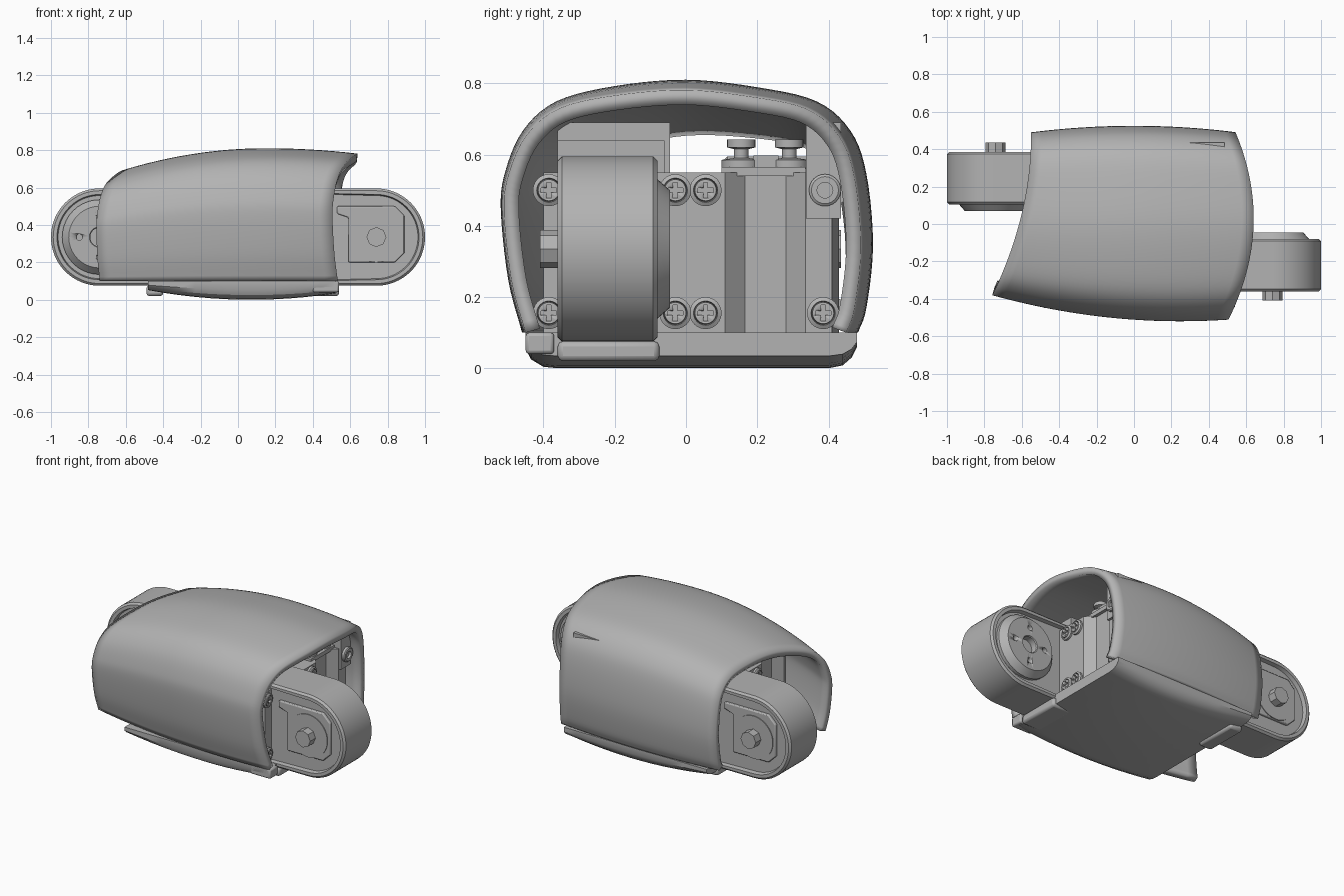
import bpy, bmesh, math
from mathutils import Matrix, Vector

if "Cube" in bpy.data.objects:
    bpy.data.objects.remove(bpy.data.objects["Cube"])

grey = bpy.data.materials.new("plain grey")
grey.use_nodes = True
grey.diffuse_color = (0.45, 0.45, 0.45, 1)
grey.node_tree.nodes["Principled BSDF"].inputs["Base Color"].default_value = grey.diffuse_color

# Half turn that carries the left-end parts onto the right end
TURN = Matrix.Translation((0, 0.025, 0)) @ Matrix.Rotation(math.pi, 4, 'Z')
AXES = {'X': Matrix.Rotation(math.pi / 2, 4, 'Y'),
        'Y': Matrix.Rotation(-math.pi / 2, 4, 'X'), 'Z': Matrix()}


def activate(ob):
    bpy.ops.object.select_all(action='DESELECT')
    ob.select_set(True)
    bpy.context.view_layer.objects.active = ob


def finish(bm, name, turned=False, bevel=0, fix=True):
    if fix:
        bmesh.ops.recalc_face_normals(bm, faces=bm.faces)
    if turned:
        bmesh.ops.transform(bm, matrix=TURN, verts=bm.verts)
    me = bpy.data.meshes.new(name)
    bm.to_mesh(me)
    bm.free()
    me.materials.append(grey)
    ob = bpy.data.objects.new(name, me)
    bpy.context.collection.objects.link(ob)
    if bevel:
        mod = ob.modifiers.new("soft edges", 'BEVEL')
        mod.width, mod.segments, mod.limit_method = bevel, 2, 'ANGLE'
    activate(ob)
    bpy.ops.object.shade_smooth_by_angle(angle=math.radians(32))
    return ob


def box(name, lo, hi, turned=False, bevel=0):
    bm = bmesh.new()
    lo, hi = Vector(lo), Vector(hi)
    m = Matrix.Translation((lo + hi) / 2) @ Matrix.Diagonal((*(hi - lo), 1))
    bmesh.ops.create_cube(bm, size=1, matrix=m)
    return finish(bm, name, turned, bevel)


def lathe(name, profile, at, axis, turned=False, sides=40):
    """Turn (radius, height) points about an axis."""
    bm = bmesh.new()
    vs = [bm.verts.new((r, 0, h)) for r, h in profile]
    es = [bm.edges.new(p) for p in zip(vs, vs[1:])]
    bmesh.ops.spin(bm, geom=vs + es, cent=(0, 0, 0), axis=(0, 0, 1),
                   angle=2 * math.pi, steps=sides)
    bmesh.ops.remove_doubles(bm, verts=bm.verts, dist=1e-4)
    bmesh.ops.transform(bm, matrix=Matrix.Translation(at) @ AXES[axis], verts=bm.verts)
    return finish(bm, name, turned)


def prism(bm, outline, direction):
    face = bm.faces.new([bm.verts.new(p) for p in outline])
    res = bmesh.ops.extrude_face_region(bm, geom=[face])
    moved = [v for v in res["geom"] if isinstance(v, bmesh.types.BMVert)]
    bmesh.ops.translate(bm, vec=direction, verts=moved)
    bmesh.ops.recalc_face_normals(bm, faces=bm.faces)


def cut(ob, cutters):
    for c in cutters:
        c.hide_render = True
        mod = ob.modifiers.new("cut", 'BOOLEAN')
        mod.operation, mod.object, mod.solver = 'DIFFERENCE', c, 'EXACT'
        activate(ob)
        bpy.ops.object.modifier_apply(modifier=mod.name)
        bpy.data.objects.remove(c)


# Outer shell: arch section swept between two curved end cuts
def smooth_path(pts, n):
    pts = [Vector(p) for p in pts]
    ext = [2 * pts[0] - pts[1]] + pts + [2 * pts[-1] - pts[-2]]
    out = []
    for a, b, c, d in zip(ext, ext[1:], ext[2:], ext[3:]):
        for k in range(n):
            t = k / n
            out.append(b + (c - a) * t / 2 + (2 * a - 5 * b + 4 * c - d) * t * t / 2
                       + (3 * b - a - 3 * c + d) * t ** 3 / 2)
    return out + [pts[-1]]


ARCH = [(-.885, 0), (-.96, .21), (-1, .49), (-.975, .64), (-.88, .8), (-.7, .915),
        (-.385, .975), (0, 1), (.385, .97), (.7, .915), (.88, .8), (.965, .63),
        (1, .35), (.965, .1), (.92, 0)]


def left_cut(y):
    return 0.64 - 0.46 * (y - 0.03) ** 2


def right_cut(y):
    return -0.55 - 0.28 * max(0, 0.48 - y) ** 2


def shell_point(u, v, t):
    x = 0
    for _ in range(12):
        half = 0.52 - 0.137 * (x - 0.25) ** 2 if u < 0 else 0.525 - 0.115 * x * x
        y = u * half
        x = right_cut(y) * (1 - t) + left_cut(y) * t
    top = 0.81 - (0.2 if x < 0.15 else 0.12) * (x - 0.15) ** 2
    return (x, y, 0.1 + v * (top - 0.1))


bm = bmesh.new()
STEPS = 20
rows = [[bm.verts.new(shell_point(p.x, p.y, i / STEPS)) for p in smooth_path(ARCH, 5)]
        for i in range(STEPS + 1)]
for r, s in zip(rows, rows[1:]):
    for a, b, c, d in zip(r, s, s[1:], r[1:]):
        bm.faces.new((a, b, c, d))
bm.normal_update()
if sum(f.normal.z for f in bm.faces) < 0:
    bmesh.ops.reverse_faces(bm, faces=bm.faces)
shell = finish(bm, "outer_shell", fix=False)
wall = shell.modifiers.new("wall", 'SOLIDIFY')
wall.thickness, wall.offset = 0.042, -1

# Bottom tray with a bowed underside
bm = bmesh.new()
SIDE = [(-.45, .1), (-.45, .055), (-.435, .025), (-.4, .004), (-.36, 0),
        (.4, 0), (.44, .008), (.465, .03), (.48, .06), (.48, .1)]
rows = []
for i in range(13):
    x = -0.48 + 1.0 * i / 12
    lift = 0.17 * (x - 0.07) ** 2
    rows.append([bm.verts.new((x, y, z + lift * (0.1 - z) / 0.1)) for y, z in SIDE])
for r, s in zip(rows, rows[1:]):
    for k in range(len(r)):
        bm.faces.new((r[k], s[k], s[k - 1], r[k - 1]))
bm.faces.new(rows[0])
bm.faces.new(rows[-1])
finish(bm, "bottom_tray")
box("front_tray_lip", (.4, -.45, .04), (.54, -.37, .1), bevel=.01)

# Inner housing with a slanted groove at each end
bm = bmesh.new()
PLAN = [(.47, -.4), (.47, .11), (.42, .165), (.42, .28), (.47, .335), (.47, .41),
        (0, .43), (-.47, .42), (-.47, -.085), (-.42, -.14), (-.42, -.255),
        (-.47, -.31), (-.47, -.33), (-.25, -.38), (0, -.4)]
prism(bm, [(x, y, .09) for x, y in PLAN], (0, 0, .46))
finish(bm, "inner_housing")

# Cross-head screw, made once and copied
screw = lathe("screw", [(0, -.02), (.045, -.02), (.045, .012), (.034, .018), (.032, .008),
                        (.03, .02), (0, .022)], (0, 0, 0), 'X', sides=24)
cut(screw, [box("slot", (.01, -a, -b), (.04, a, b)) for a, b in ((.022, .006), (.006, .022))])
SPOTS = [(y, z) for y in (-.385, -.03, .055) for z in (.155, .5)] + [(.385, .155)]
for end in (Matrix(), TURN):
    for y, z in SPOTS:
        if end is TURN and y > .3:
            continue
        ob = bpy.data.objects.new("screw_copy", screw.data)
        bpy.context.collection.objects.link(ob)
        ob.matrix_world = end @ Matrix.Translation((.47, y, z))
bpy.data.objects.remove(screw)

# Arms and their fittings, one at each end
CX, CZ, R = 0.74, 0.335, 0.26
for turned in (False, True):
    side = "right" if turned else "left"

    # Rounded arm with sunken side faces
    bm = bmesh.new()
    arc = [(CX + R * math.cos(a), CZ + R * math.sin(a))
           for a in [math.pi * (k / 32 - .5) for k in range(33)]]
    prism(bm, [(x, -.36, z) for x, z in arc + [(.4, CZ + R), (.4, CZ - R)]], (0, .28, 0))
    caps = [f for f in bm.faces if abs(f.normal.y) > .9]
    rims = [e for f in caps for e in f.edges]
    bmesh.ops.bevel(bm, geom=rims, offset=.012, segments=1, affect='EDGES')
    bm.normal_update()
    for f in [f for f in bm.faces if abs(f.normal.y) > .99]:
        bmesh.ops.inset_region(bm, faces=[f], thickness=.02, depth=0)
        bmesh.ops.inset_region(bm, faces=[f], thickness=.006, depth=-.025)
    finish(bm, side + "_arm", turned)

    # Raised cover, pivot disc and hexagonal pin on the outer side
    bm = bmesh.new()
    cover = [(.59, .2), (.84, .2), (.89, .25), (.89, .45), (.84, .5), (.53, .5),
             (.53, .46), (.59, .44)]
    prism(bm, [(x, -.352, z) for x, z in cover], (0, .04, 0))
    finish(bm, side + "_cover", turned, .006)
    lathe(side + "_pivot_disc", [(0, -.357), (.135, -.357), (.135, -.33)],
          (CX, 0, CZ), 'Y', turned)
    lathe(side + "_pivot_pin", [(0, -.41), (.053, -.41), (.053, -.34)],
          (CX, 0, CZ), 'Y', turned, 8)

    # Turning plate on the inner side with centre and ring holes
    plate = lathe(side + "_turning_plate",
                  [(0, -.12), (.2, -.12), (.2, -.085), (.165, -.045), (.055, -.045),
                   (.05, -.05), (.05, -.09), (0, -.09)], (CX, 0, CZ), 'Y', turned)
    holes = [lathe("hole", [(0, -.075), (.017, -.075), (.017, 0), (0, 0)],
                   (CX + .108 * math.cos(a), 0, CZ + .108 * math.sin(a)), 'Y', turned, 12)
             for a in [math.pi * k / 2 for k in range(4)]]
    cut(plate, holes)

    # Tray tab below the arm
    box(side + "_tray_tab", (.4, -.36, .02), (.54 if not turned else .49, -.075, .076),
        turned, .015)

    # Mounting block and flanged pegs on top of the housing
    box(side + "_peg_base", (.3, .1, .54), (.44, .335, .565), turned)
    box(side + "_peg_rail", (.32, .19, .56), (.42, .26, .597), turned)
    for y in (.155, .29):
        lathe(side + "_peg", [(.055, .56), (.055, .585), (.02, .59), (.02, .615), (.04, .62),
                              (.04, .642), (0, .642)], (.38, y, 0), 'Z', turned, 20)

# Shell posts with a socket bolt
box("left_shell_post", (.3, .337, .42), (.485, .435, .69))
lathe("post_bolt", [(.045, -.01), (.045, .015), (.038, .02), (.022, .02), (.022, .005),
                    (0, .005)], (.485, .39, .5), 'X', sides=24)
box("right_shell_post", (-.3, -.36, .5), (-.2, -.045, .69))
box("arm_backing_block", (.3, -.36, .54), (.42, -.06, .64))
